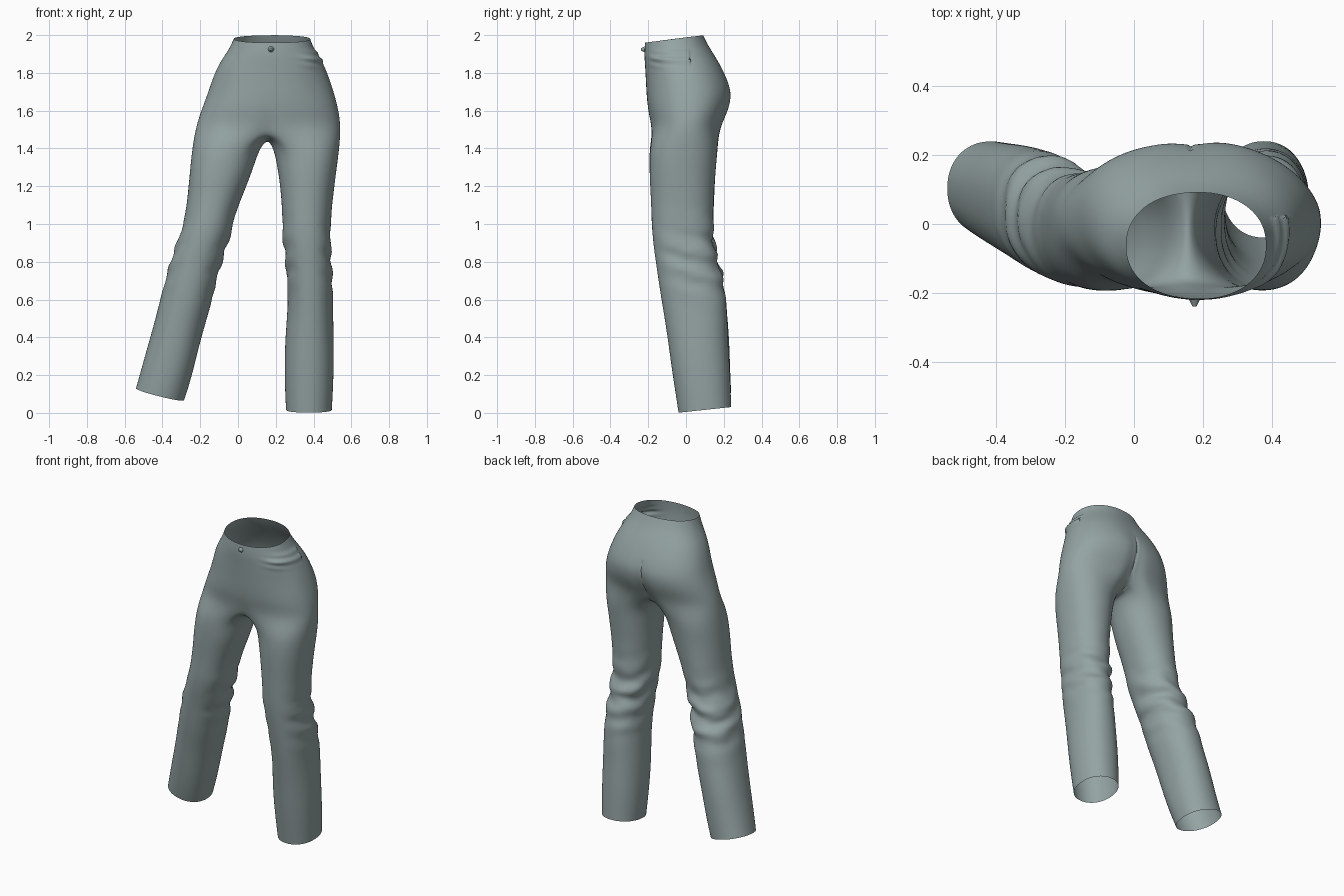
import bpy, bmesh, math
from mathutils import Vector, noise

if "Cube" in bpy.data.objects:
    bpy.data.objects.remove(bpy.data.objects["Cube"])

fabric = bpy.data.materials.new("grey green cloth")
fabric.diffuse_color = (0.30, 0.37, 0.37, 1)
fabric.use_nodes = True
fabric.node_tree.nodes["Principled BSDF"].inputs["Base Color"].default_value = fabric.diffuse_color

HALF, INNER = 24, 12          # segments of the half waist ring and of the crotch curve

# torso rings: x left, x right, y front, y back, z front, z back, crease front, crease back
TORSO = [
    (-.022, .383, -.217, .093, 1.96, 2.0, 0, 0),
    (-.048, .405, -.222, .118, 1.90, 1.945, 0, 0),
    (-.100, .453, -.217, .175, 1.84, 1.86, 0, 0),
    (-.134, .482, -.213, .218, 1.765, 1.775, 0, .004),
    (-.162, .508, -.211, .247, 1.69, 1.69, 0, .012),
    (-.198, .532, -.204, .228, 1.60, 1.60, .004, .022),
    (-.222, .542, -.184, .190, 1.515, 1.52, .012, .035),
]
# leg rings: outer x, outer z, inner x, inner z, y front, y back, tilt
RIGHT = [
    (.538, 1.42, .187, 1.40, -.192, .168, 0),
    (.527, 1.31, .208, 1.30, -.194, .158, 0),
    (.511, 1.20, .225, 1.20, -.192, .152, 0),
    (.494, 1.05, .238, 1.05, -.184, .146, 0),
    (.492, .94, .235, .94, -.178, .143, 0),
    (.494, .82, .248, .82, -.162, .165, 0),
    (.499, .70, .262, .70, -.146, .195, 0),
    (.503, .55, .265, .55, -.122, .217, 0),
    (.509, .35, .248, .35, -.092, .226, .005),
    (.506, .18, .245, .18, -.066, .233, .01),
    (.497, .016, .254, .016, -.04, .240, .015),
]
LEFT = [
    (-.238, 1.42, .115, 1.40, -.192, .168, 0),
    (-.253, 1.31, .082, 1.30, -.194, .158, 0),
    (-.264, 1.20, .043, 1.20, -.192, .152, 0),
    (-.279, 1.05, -.017, 1.05, -.184, .146, 0),
    (-.300, .96, -.038, .94, -.178, .143, 0),
    (-.346, .85, -.082, .81, -.162, .165, 0),
    (-.375, .74, -.118, .69, -.146, .195, 0),
    (-.410, .60, -.153, .54, -.122, .217, 0),
    (-.465, .40, -.207, .34, -.090, .228, .005),
    (-.505, .25, -.248, .18, -.062, .235, .01),
    (-.540, .13, -.285, .067, -.035, .240, .012),
]


def power(v, e):
    return math.copysign(abs(v) ** (2 / e), v)


def torso_half(row, side):
    """Half a ring, from the front middle round one side to the back middle."""
    x0, x1, y0, y1, zf, zb, cf, cb = row
    pts = []
    for i in range(HALF + 1):
        a = math.pi * (i / HALF - .5)
        c, s = power(math.cos(a), 2.2), power(math.sin(a), 2.2)
        if i in (0, HALF):
            c = 0
        dx = (x1 - x0) / 2 * c
        y = (y0 + y1) / 2 + (y1 - y0) / 2 * s
        y -= (cb if s > 0 else -cf) * math.exp(-(dx / .04) ** 2)
        pts.append(Vector(((x0 + x1) / 2 + side * dx, y, (zf + zb) / 2 + (zb - zf) / 2 * s)))
    return pts


def leg_ring(row):
    xo, zo, xi, zi, y0, y1, tilt = row
    pts = []
    for i in range(HALF + INNER):
        a = math.radians(-120 + 10 * i)
        c, s = power(math.cos(a), 2.15), power(math.sin(a), 2.15)
        pts.append(Vector(((xo + xi) / 2 + (xo - xi) / 2 * c, (y0 + y1) / 2 + (y1 - y0) / 2 * s,
                           (zo + zi) / 2 + (zo - zi) / 2 * c + tilt * s)))
    return pts


def bridge(bm, a, b, closed):
    n = len(a)
    for i in range(n if closed else n - 1):
        j = (i + 1) % n
        bm.faces.new((a[i], a[j], b[j], b[i]))


# trousers: torso halves, crotch curve and two legs
bm = bmesh.new()
for side, rows in ((1, RIGHT), (-1, LEFT)):
    rings = [[bm.verts.new(p) for p in torso_half(r, side)] for r in TORSO]
    for a, b in zip(rings, rings[1:]):
        bridge(bm, a, b, False)
    last = rings[-1]
    front, back = last[0].co, last[-1].co
    crotch = []
    for i in range(1, INNER):
        t = i / INNER
        p = back.lerp(front, t)
        p.x = .157
        p.z -= .065 * math.sin(math.pi * t) ** .7
        crotch.append(bm.verts.new(p))
    prev = last + crotch
    for r in rows:
        ring = [bm.verts.new(p) for p in leg_ring(r)]
        bridge(bm, prev, ring, True)
        prev = ring
bmesh.ops.remove_doubles(bm, verts=bm.verts, dist=.0005)
bmesh.ops.recalc_face_normals(bm, faces=bm.faces)
mesh = bpy.data.meshes.new("trousers")
bm.to_mesh(mesh)
bm.free()
trousers = bpy.data.objects.new("trousers", mesh)
bpy.context.collection.objects.link(trousers)
mesh.materials.append(fabric)
bpy.context.view_layer.objects.active = trousers
trousers.select_set(True)
sub = trousers.modifiers.new("smooth", 'SUBSURF')
sub.levels = 3
bpy.ops.object.modifier_apply(modifier="smooth")


def bell(v, mid, width):
    return math.exp(-((v - mid) / width) ** 2)


# cloth folds: knees, hip pocket and soft drape
normals = [v.normal.copy() for v in mesh.vertices]
for v, n in zip(mesh.vertices, normals):
    x, y, z = v.co
    leg = 1 if x > .157 else -1
    rear = min(1, max(0, .55 + n.y * .6))
    knee = bell(z, .82, .16) * rear
    slant = z + .25 * y + .12 * leg * x
    d = knee * .010 * math.sin(slant * 48 + 2 * noise.noise((x * 6, y * 6, z * 3)))
    d += knee * .010 * noise.noise((x * 9, y * 9, z * 22))
    d += .004 * noise.noise((x * 5, y * 5, z * 4)) * min(1, z * 2)
    # pocket creases on the front of one hip
    hip = bell(x, .40, .06) * bell(z, 1.875, .035) * (1 if y < .02 else 0)
    d += hip * (.010 + .006 * math.sin(z * 150 + x * 25))
    # back seam
    if y > 0 and 1.45 < z < 1.76:
        d -= .006 * bell(x, .165, .006)
    v.co += n * d
bpy.ops.object.shade_smooth_by_angle(angle=math.radians(50))

# fly button at the front of the waist
bpy.ops.mesh.primitive_cone_add(vertices=12, radius1=.016, radius2=.006, depth=.02,
                                location=(.175, -.228, 1.925), rotation=(math.pi / 2, 0, 0))
button = bpy.context.object
button.name = "fly_button"
button.data.materials.append(fabric)
